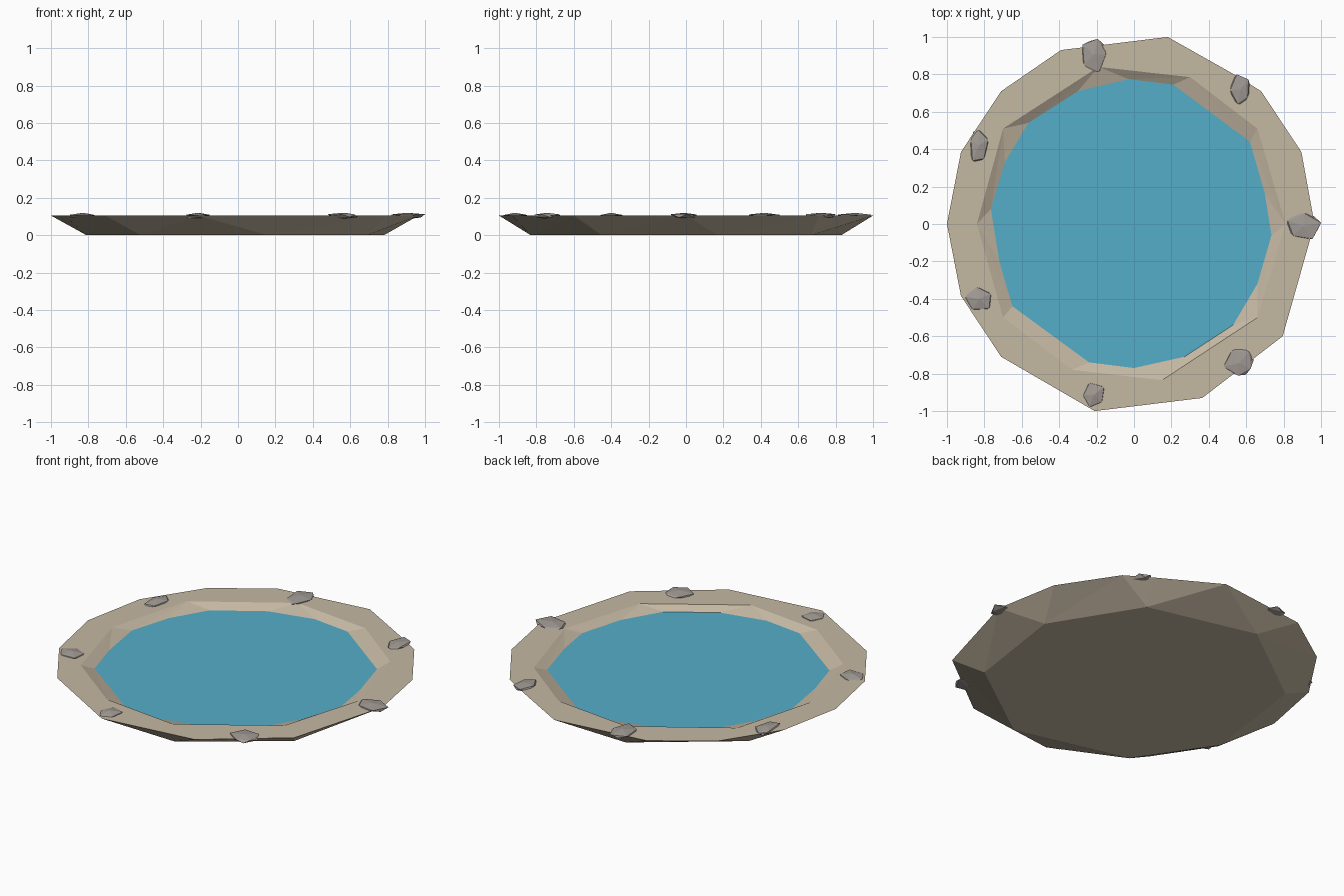
import bpy, bmesh, math, random
from mathutils import Vector

if "Cube" in bpy.data.objects:
    bpy.data.objects.remove(bpy.data.objects["Cube"])


def material(name, rgb):
    m = bpy.data.materials.new(name)
    m.diffuse_color = (*rgb, 1)
    m.use_nodes = True
    m.node_tree.nodes["Principled BSDF"].inputs["Base Color"].default_value = m.diffuse_color
    return m


SAND = material("sandy earth", (0.56, 0.48, 0.365))
WATER = material("pond water", (0.09, 0.42, 0.58))
STONE = material("grey stone", (0.36, 0.325, 0.30))


def finish(bm, name, mat):
    bmesh.ops.recalc_face_normals(bm, faces=bm.faces[:])
    me = bpy.data.meshes.new(name)
    bm.to_mesh(me)
    bm.free()
    me.materials.append(mat)
    ob = bpy.data.objects.new(name, me)
    bpy.context.collection.objects.link(ob)
    return ob


def angle(p):
    return math.atan2(p[1], p[0]) % math.tau


def ring(bm, pts, z, s=1.0):
    return [bm.verts.new((x * s, y * s, z)) for x, y in sorted(pts, key=angle)]


def stitch(bm, a, b):
    """Join two rings of different counts with triangles, walking by angle."""
    i = j = 0
    na, nb = len(a), len(b)

    def nxt(r, k):
        return angle(r[(k + 1) % len(r)].co) + (math.tau if k + 1 >= len(r) else 0)

    while i < na or j < nb:
        va, vb = a[i % na], b[j % nb]
        if j >= nb or (i < na and nxt(a, i) <= nxt(b, j)):
            bm.faces.new((va, a[(i + 1) % na], vb))
            i += 1
        else:
            bm.faces.new((va, b[(j + 1) % nb], vb))
            j += 1


TOP, LEVEL = 0.105, 0.075
outer = [(0.965, 0.0), (0.895, 0.385), (0.68, 0.71), (0.535, 0.80), (0.18, 1.0),
         (-0.39, 0.93), (-0.71, 0.71), (-0.925, 0.385), (-1.0, 0.001), (-0.925, -0.385),
         (-0.71, -0.71), (-0.21, -1.0), (0.365, -0.93), (0.795, -0.6)]
lip = [(0.81, 0.0), (0.66, 0.51), (0.30, 0.785), (-0.19, 0.84), (-0.70, 0.51),
       (-0.84, 0.0), (-0.70, -0.5), (-0.33, -0.78), (0.15, -0.835), (0.66, -0.5)]
shore = [(0.62, 0.44), (0.70, 0.16), (0.735, -0.06), (0.66, -0.32), (0.53, -0.54),
         (0.27, -0.71), (0.0, -0.77), (-0.24, -0.74), (-0.65, -0.44), (-0.72, -0.2),
         (-0.765, 0.08), (-0.69, 0.33), (-0.565, 0.54), (-0.30, 0.71), (-0.03, 0.775),
         (0.21, 0.745)]
base = [(0.78, 0.17), (0.47, 0.67), (-0.18, 0.83), (-0.72, 0.43), (-0.81, -0.23),
        (-0.52, -0.66), (0.16, -0.83), (0.69, -0.45)]

# earth bank: base, flared sides, flat rim, sloping shore and pond bed
bm = bmesh.new()
r_base, r_out = ring(bm, base, 0), ring(bm, outer, TOP)
r_lip, r_shore = ring(bm, lip, TOP), ring(bm, shore, LEVEL)
r_bed = ring(bm, shore, 0.04, 0.88)
for a, b in ((r_base, r_out), (r_out, r_lip), (r_lip, r_shore), (r_shore, r_bed)):
    stitch(bm, a, b)
bm.faces.new(r_base)
bm.faces.new(r_bed)
finish(bm, "earth_bank", SAND)

# water surface
bm = bmesh.new()
f = bm.faces.new(ring(bm, shore, LEVEL))
f.normal_update()
finish(bm, "water_surface", WATER)

# rim rocks: flattened, jittered stones (x, y, half width, half depth)
rocks = [(0.91, -0.01, 0.09, 0.07), (0.57, 0.72, 0.055, 0.08), (-0.215, 0.90, 0.065, 0.09),
         (-0.83, 0.415, 0.05, 0.085), (-0.83, -0.40, 0.07, 0.06),
         (-0.215, -0.915, 0.055, 0.065), (0.56, -0.735, 0.08, 0.075)]
random.seed(4)
for n, (x, y, rx, ry) in enumerate(rocks):
    bm = bmesh.new()
    bmesh.ops.create_icosphere(bm, subdivisions=1, radius=1)
    turn = random.uniform(0, math.tau)
    for v in bm.verts:
        k = random.uniform(0.8, 1.1)
        c, s = math.cos(turn), math.sin(turn)
        v.co = Vector((v.co.x * c - v.co.y * s, v.co.x * s + v.co.y * c, v.co.z)) * k
    # fit each stone to its footprint
    lo = [min(v.co[i] for v in bm.verts) for i in range(3)]
    hi = [max(v.co[i] for v in bm.verts) for i in range(3)]
    for v in bm.verts:
        u = [(v.co[i] - lo[i]) / (hi[i] - lo[i]) * 2 - 1 for i in range(3)]
        v.co = (x + u[0] * rx, y + u[1] * ry, TOP - 0.002 + u[2] * 0.017)
    finish(bm, f"rim_rock_{n + 1}", STONE)
